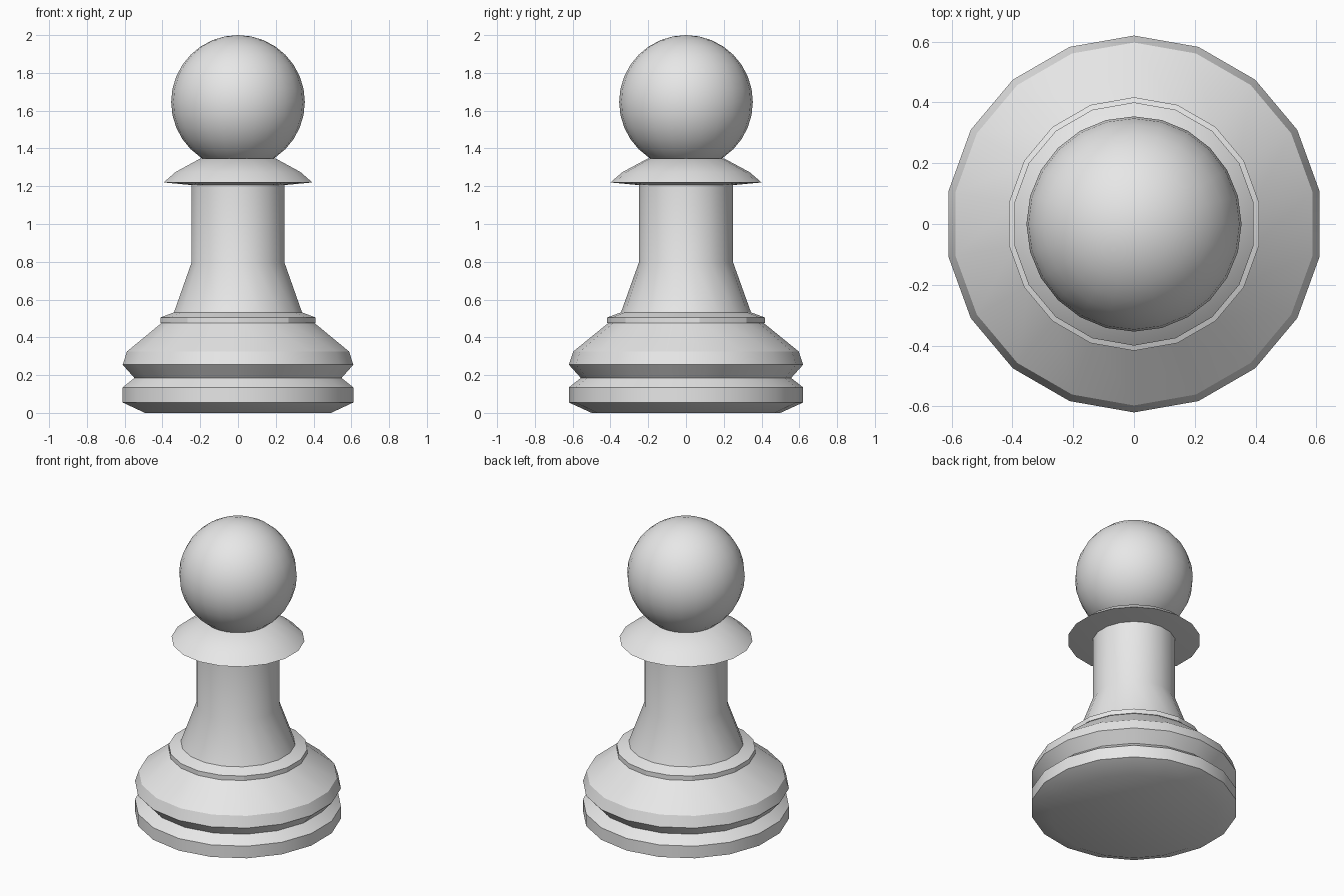
import bpy, bmesh, math

if "Cube" in bpy.data.objects:
    bpy.data.objects.remove(bpy.data.objects["Cube"], do_unlink=True)

SIDES = 18

# Single light grey material
grey = bpy.data.materials.new("light grey")
grey.use_nodes = True
grey.diffuse_color = (0.8, 0.8, 0.8, 1)
grey.node_tree.nodes["Principled BSDF"].inputs["Base Color"].default_value = (0.8, 0.8, 0.8, 1)


def finish(name, bm, angle):
    bmesh.ops.recalc_face_normals(bm, faces=bm.faces)
    mesh = bpy.data.meshes.new(name)
    bm.to_mesh(mesh)
    bm.free()
    mesh.materials.append(grey)
    obj = bpy.data.objects.new(name, mesh)
    bpy.context.collection.objects.link(obj)
    bpy.ops.object.select_all(action='DESELECT')
    obj.select_set(True)
    bpy.context.view_layer.objects.active = obj
    bpy.ops.object.shade_smooth_by_angle(angle=math.radians(angle))
    return obj


def turned(name, profile, angle=30):
    """Turn a (radius, height) profile around z and cap both ends."""
    bm = bmesh.new()
    rings = []
    for r, z in profile:
        rings.append([bm.verts.new((r * math.sin(2 * math.pi * i / SIDES),
                                    r * math.cos(2 * math.pi * i / SIDES), z))
                      for i in range(SIDES)])
    for low, high in zip(rings, rings[1:]):
        for i in range(SIDES):
            j = (i + 1) % SIDES
            bm.faces.new((low[i], low[j], high[j], high[i]))
    bm.faces.new(rings[0])
    bm.faces.new(rings[-1])
    return finish(name, bm, angle)


# Grooved foot with a sloping shoulder
turned("base", [(0.50, 0), (0.62, 0.055), (0.62, 0.135), (0.557, 0.185),
                (0.62, 0.255), (0.597, 0.325), (0.40, 0.485)])

# Thin ring on top of the base
turned("base_ring", [(0.38, 0.475), (0.417, 0.475), (0.417, 0.505), (0.345, 0.532)], 20)

# Flared column
turned("column", [(0.345, 0.53), (0.25, 0.795), (0.25, 1.21)])

# Sloping collar under the head
turned("collar", [(0.24, 1.205), (0.40, 1.22), (0.336, 1.275), (0.20, 1.348)])

# Round head
bm = bmesh.new()
bmesh.ops.create_uvsphere(bm, u_segments=24, v_segments=16, radius=0.354)
bmesh.ops.translate(bm, verts=bm.verts, vec=(0, 0, 1.646))
finish("head", bm, 60)
